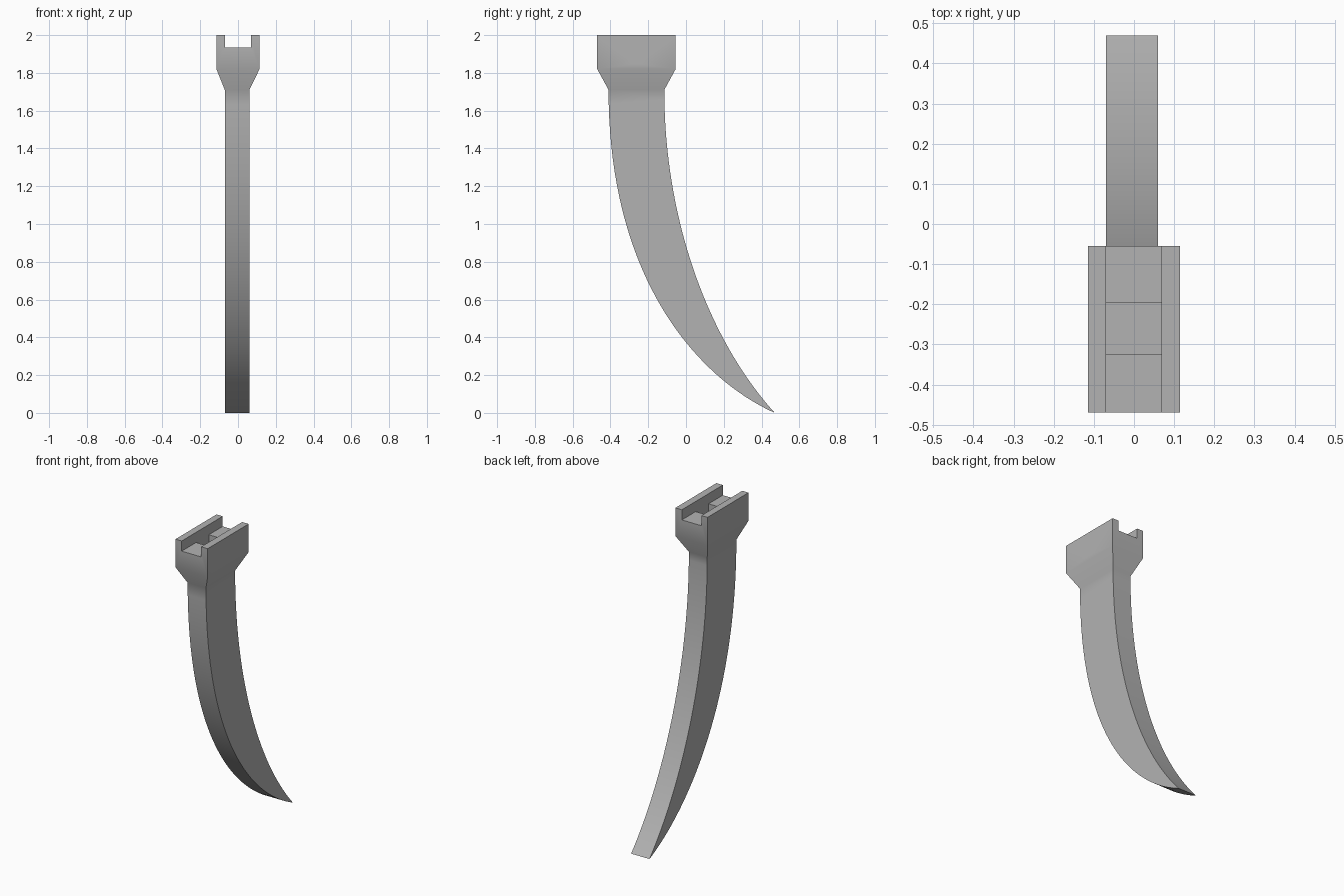
import bpy
import bmesh
from mathutils import Vector
from mathutils.geometry import interpolate_bezier

old = bpy.data.objects.get("Cube")
if old:
    bpy.data.objects.remove(old, do_unlink=True)

grey = bpy.data.materials.new("plain grey")
grey.use_nodes = True
GREY = (0.45, 0.45, 0.45, 1)
grey.diffuse_color = GREY
grey.node_tree.nodes["Principled BSDF"].inputs["Base Color"].default_value = GREY

STEPS = 40
LEFT, RIGHT = 0.06, -0.07


def make_object(name, bm):
    bmesh.ops.recalc_face_normals(bm, faces=bm.faces)
    mesh = bpy.data.meshes.new(name)
    bm.to_mesh(mesh)
    bm.free()
    mesh.materials.append(grey)
    obj = bpy.data.objects.new(name, mesh)
    bpy.context.collection.objects.link(obj)
    return obj


def edge_curve(*points):
    return interpolate_bezier(*[Vector((0, y, z)) for y, z in points], STEPS)


def box_cutter(name, low, high):
    bm = bmesh.new()
    bmesh.ops.create_cube(bm, size=1)
    low, high = Vector(low), Vector(high)
    bmesh.ops.scale(bm, vec=high - low, verts=bm.verts)
    bmesh.ops.translate(bm, vec=(low + high) / 2, verts=bm.verts)
    return make_object(name, bm)


# Head block, taper and curved claw lofted as one body
front = edge_curve((-0.41, 1.71), (-0.41, 0.70), (0.07, 0.18), (0.47, 0))
back = edge_curve((-0.115, 1.71), (-0.115, 1.02), (0.12, 0.385), (0.47, 0))
rings = [(-0.114, 0.114, Vector((0, -0.47, z)), Vector((0, -0.055, z))) for z in (2, 1.82)]
rings += [(RIGHT, LEFT, f, b) for f, b in zip(front, back)]

bm = bmesh.new()
loops = [[bm.verts.new((x, p.y, p.z)) for x, p in ((x0, f), (x1, f), (x1, b), (x0, b))]
         for x0, x1, f, b in rings]
bm.faces.new(loops[0])
for upper, lower in zip(loops, loops[1:]):
    for i in range(4):
        j = (i + 1) % 4
        bm.faces.new((upper[i], upper[j], lower[j], lower[i]))
bmesh.ops.remove_doubles(bm, verts=bm.verts, dist=0.0005)
claw = make_object("claw_with_head", bm)

# Channel along the top, deeper pocket in its middle, and cross pin hole
channel = box_cutter("channel_cutter", (-0.07, -0.6, 1.935), (0.068, 0.1, 2.1))
pocket = box_cutter("pocket_cutter", (-0.07, -0.325, 1.82), (0.068, -0.195, 2.05))
bm = bmesh.new()
bmesh.ops.create_cone(bm, cap_ends=True, segments=32, radius1=0.033, radius2=0.033, depth=0.5)
for v in bm.verts:
    v.co = Vector((v.co.z, v.co.x - 0.263, v.co.y + 1.88))
pin_hole = make_object("pin_hole_cutter", bm)

bpy.context.view_layer.objects.active = claw
claw.select_set(True)
for cutter in (channel, pocket, pin_hole):
    cutter.hide_render = True
    cut = claw.modifiers.new(cutter.name, "BOOLEAN")
    cut.operation = "DIFFERENCE"
    cut.solver = "EXACT"
    cut.object = cutter
    bpy.ops.object.modifier_apply(modifier=cut.name)
    bpy.data.objects.remove(cutter, do_unlink=True)

# Smooth the curved faces, keep the corners sharp
bpy.ops.object.shade_smooth_by_angle(angle=0.524)
